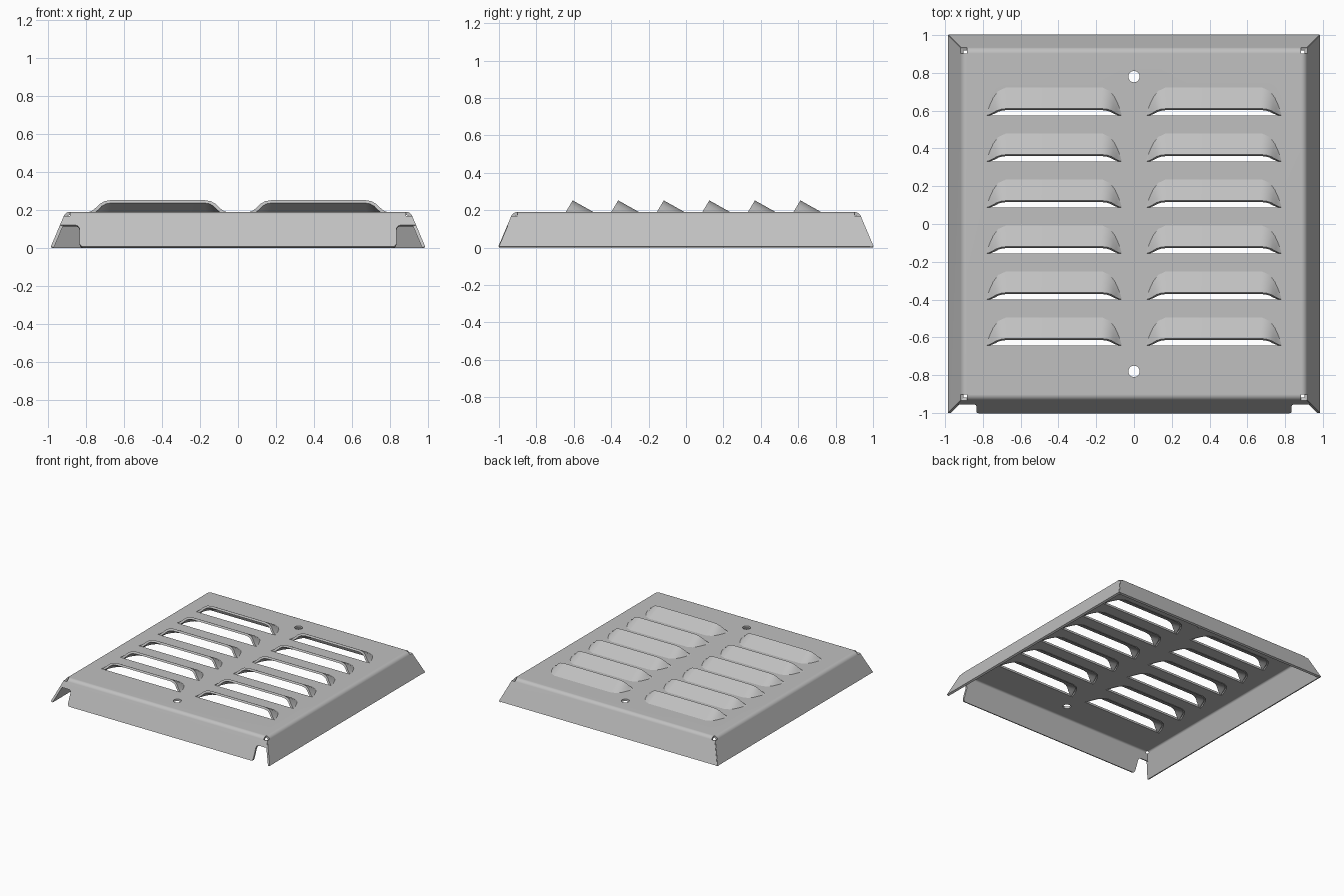
import bpy, bmesh
from math import sin, cos, tan, pi, radians
from mathutils import Matrix, Vector

cube = bpy.data.objects.get("Cube")
if cube:
    bpy.data.objects.remove(cube)

TOP, LOW, THICK = 0.19, 0.007, 0.017      # sheet top, outer flange rim, gauge
HX, HY = 0.885, 0.902                     # flat plate half sizes
BEND, ANGLE = 0.035, radians(67)          # bend radius and angle
GAP = 0.003                               # mitre gap at the corners
ROWS = [-0.643 + 0.2435 * i for i in range(6)]
COLS = (-0.423, 0.423)

# Half of a louver: lip x, lip height, base x, base depth
HALF = [(0.36, 0, 0.36, 0), (0.345, 0.006, 0.35, 0.03), (0.325, 0.022, 0.338, 0.06),
        (0.305, 0.042, 0.322, 0.095), (0.28, 0.056, 0.295, 0.13), (0.245, 0.062, 0.255, 0.148)]
LOUVER = [(-a, h, -b, d) for a, h, b, d in HALF] + HALF[::-1]

steel = bpy.data.materials.new("light_grey_steel")
steel.use_nodes = True
GREY = (0.53, 0.53, 0.53, 1)
steel.diffuse_color = GREY
steel.node_tree.nodes["Principled BSDF"].inputs["Base Color"].default_value = GREY


def finish(bm, name, up_test):
    """Orient the sheet outward, then give it its gauge and shading."""
    bmesh.ops.remove_doubles(bm, verts=bm.verts, dist=0.0001)
    bmesh.ops.recalc_face_normals(bm, faces=bm.faces)
    bm.normal_update()
    if sum(f.normal.z * f.calc_area() for f in bm.faces if up_test(f)) < 0:
        bmesh.ops.reverse_faces(bm, faces=bm.faces)
    mesh = bpy.data.meshes.new(name)
    bm.to_mesh(mesh)
    bm.free()
    mesh.materials.append(steel)
    obj = bpy.data.objects.new(name, mesh)
    bpy.context.collection.objects.link(obj)
    bpy.ops.object.select_all(action='DESELECT')
    obj.select_set(True)
    bpy.context.view_layer.objects.active = obj
    solid = obj.modifiers.new("gauge", 'SOLIDIFY')
    solid.thickness, solid.offset = THICK, -1
    bpy.ops.object.modifier_apply(modifier=solid.name)
    bpy.ops.object.shade_smooth_by_angle(angle=radians(32))
    weighted = obj.modifiers.new("flat_faces", 'WEIGHTED_NORMAL')
    weighted.keep_sharp = True
    return obj


def loop_edges(bm, points):
    verts = [bm.verts.new((x, y, TOP)) for x, y in points]
    return [bm.edges.new((v, verts[i - 1])) for i, v in enumerate(verts)]


# Flat plate with louver openings and two screw holes
bm = bmesh.new()
edges = loop_edges(bm, [(-HX, -HY), (HX, -HY), (HX, HY), (-HX, HY)])
for y in ROWS:
    for x in COLS:
        edges += loop_edges(bm, [(x + b, y + d) for a, h, b, d in LOUVER])
for y in (-0.78, 0.78):
    ring = [2 * pi * i / 24 for i in range(24)]
    edges += loop_edges(bm, [(0.03 * cos(t), y + 0.03 * sin(t)) for t in ring])
bmesh.ops.triangle_fill(bm, use_beauty=True, edges=edges, normal=(0, 0, 1))

# Rounded bends and sloping flanges on all four sides
ARC = [(BEND * sin(ANGLE * i / 6), TOP - BEND * (1 - cos(ANGLE * i / 6))) for i in range(7)]
D1, Z1 = ARC[-1]


def slope_d(z):
    return D1 + (Z1 - z) / tan(ANGLE)


def notch_end(a):
    """Outline of a front flange end, with the rounded corner cut-out."""
    x, z, r = 0.835, 0.12, 0.02
    pts = [(a + slope_d(z) - GAP, z), (x + r, z)]
    pts += [(x + r * (1 - sin(t)), z - r * (1 - cos(t))) for t in (pi / 6, pi / 3, pi / 2)]
    pts += [(x, LOW + r)]
    return pts + [(x - r * (1 - cos(t)), LOW + r * (1 - sin(t))) for t in (pi / 6, pi / 3, pi / 2)]


for k in range(4):
    a, b = (HX, HY) if k % 2 == 0 else (HY, HX)
    turn = Matrix.Rotation(k * pi / 2, 3, 'Z')

    def vert(u, d, z):
        return bm.verts.new(turn @ Vector((u, -b - d, z)))

    for (d0, z0), (d1, z1) in zip(ARC, ARC[1:]):
        bm.faces.new([vert(-a, d0, z0), vert(a, d0, z0), vert(a, d1, z1), vert(-a, d1, z1)])
    end = [(a, Z1), (a + D1 - GAP, Z1)]
    end += notch_end(a) if k == 0 else [(a + slope_d(LOW) - GAP, LOW)]
    outline = end + [(-u, z) for u, z in reversed(end)]
    bm.faces.new([vert(u, slope_d(z), z) for u, z in outline])

finish(bm, "vent_cover_sheet", lambda f: f.calc_center_median().z > TOP - 0.001)

# Louver hoods, open toward the front
for i, y in enumerate(ROWS):
    for x, side in zip(COLS, ("right", "left")):
        bm = bmesh.new()
        steps = (0, 0.5, 1)
        grid = []
        for lip_x, h, base_x, depth in LOUVER:
            lip = Vector((x + lip_x, y + 0.6 * h, TOP + h))
            base = Vector((x + base_x, y + depth, TOP))
            grid.append([bm.verts.new(lip.lerp(base, t)) for t in steps])
        for c0, c1 in zip(grid, grid[1:]):
            for j in range(len(steps) - 1):
                bm.faces.new([c0[j], c1[j], c1[j + 1], c0[j + 1]])
        finish(bm, f"louver_hood_{side}_{i + 1}", lambda f: True)
